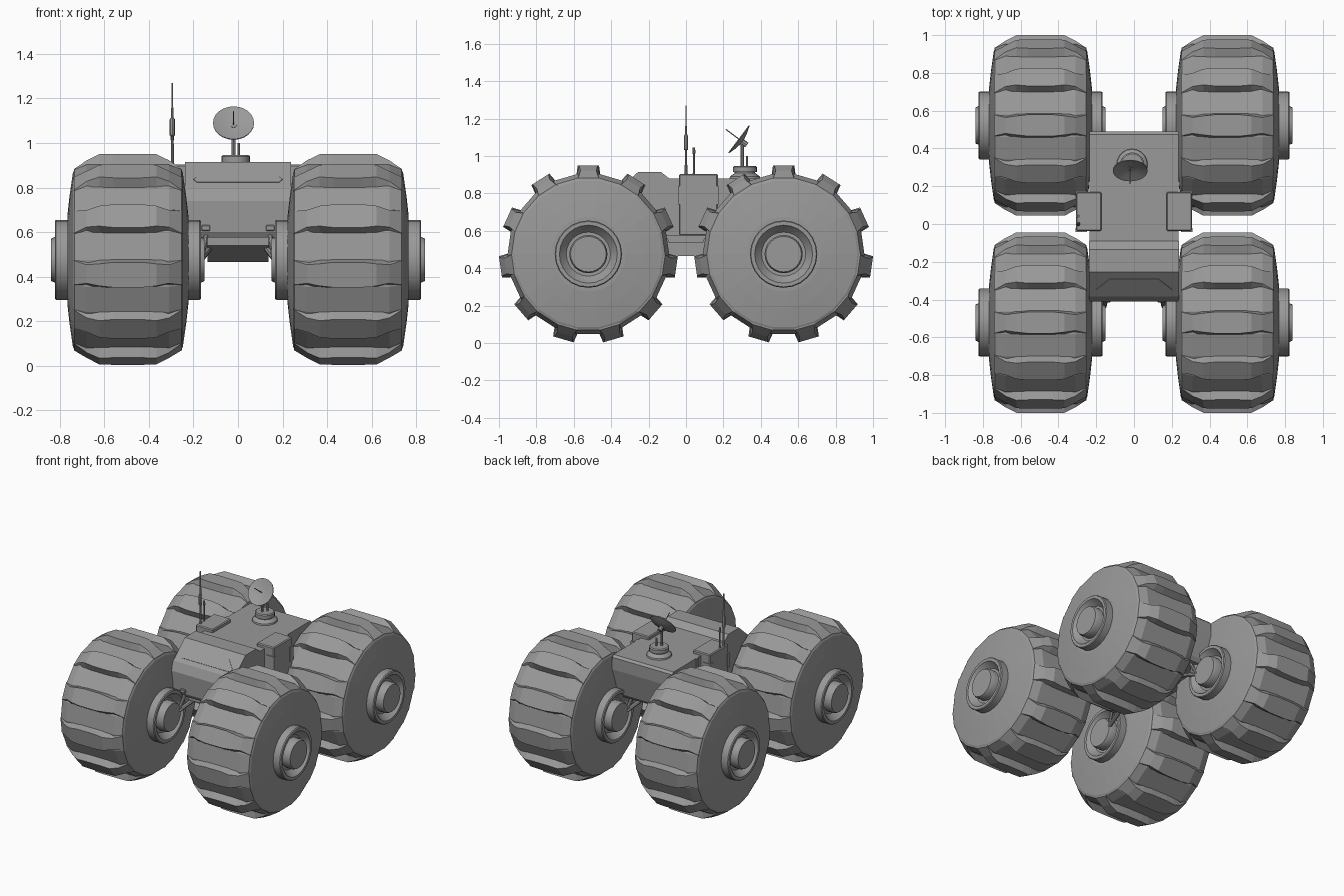
import bpy, bmesh
from math import cos, sin, pi, radians
from mathutils import Vector

if "Cube" in bpy.data.objects:
    bpy.data.objects.remove(bpy.data.objects["Cube"])

GREY = bpy.data.materials.new("dark_grey")
GREY.diffuse_color = (0.32, 0.32, 0.32, 1)
GREY.use_nodes = True
GREY.node_tree.nodes["Principled BSDF"].inputs["Base Color"].default_value = GREY.diffuse_color


def finish(name, bm, smooth=False, bevel=0):
    bmesh.ops.recalc_face_normals(bm, faces=bm.faces)
    me = bpy.data.meshes.new(name)
    bm.to_mesh(me)
    bm.free()
    me.materials.append(GREY)
    ob = bpy.data.objects.new(name, me)
    bpy.context.collection.objects.link(ob)
    if bevel:
        m = ob.modifiers.new("bevel", 'BEVEL')
        m.width, m.segments = bevel, 1
    if smooth:
        bpy.context.view_layer.objects.active = ob
        ob.select_set(True)
        bpy.ops.object.shade_smooth_by_angle(angle=radians(30))
        ob.select_set(False)
    return ob


def loft(bm, rings):
    vs = [[bm.verts.new(p) for p in r] for r in rings]
    n = len(vs[0])
    for a, b in zip(vs, vs[1:]):
        for i in range(n):
            bm.faces.new((a[i], a[(i + 1) % n], b[(i + 1) % n], b[i]))
    bm.faces.new(vs[0])
    bm.faces.new(vs[-1])


def lathe(bm, start, axis, profile, n, turn=0.0):
    """Revolve (distance, radius) pairs around an axis, with closed ends."""
    start, axis = Vector(start), Vector(axis).normalized()
    u = Vector((0, 0, 1)) if abs(axis.z) < 0.9 else Vector((1, 0, 0))
    u = (u - axis * u.dot(axis)).normalized()
    v = axis.cross(u)
    loft(bm, [[start + axis * d + (u * cos(turn + 2 * pi * k / n) + v * sin(turn + 2 * pi * k / n)) * r
               for k in range(n)] for d, r in profile])


def rod(name, a, b, r, n=8):
    bm = bmesh.new()
    d = Vector(b) - Vector(a)
    lathe(bm, a, d, [(0, r), (d.length, r)], n)
    return finish(name, bm, True)


def side_prism(name, profile, hw, bevel=0):
    """Extrude a (y, z) outline from -hw to +hw."""
    bm = bmesh.new()
    loft(bm, [[(x, y, z) for y, z in profile] for x in (-hw, hw)])
    return finish(name, bm, bevel=bevel)


def box(name, x0, x1, y0, y1, z0, z1, bevel=0):
    bm = bmesh.new()
    loft(bm, [[(x0, y0, z), (x1, y0, z), (x1, y1, z), (x0, y1, z)] for z in (z0, z1)])
    return finish(name, bm, bevel=bevel)


def both_ends(profile):
    return [(-d, r) for d, r in profile] + [(d, r) for d, r in reversed(profile)]


# Wheels: 22-sided tyre, 11 lugs fading into the shoulder, stepped hub on both sides
WX, WY, WZ = 0.495, 0.522, 0.475
TYRE = both_ends([(0.272, 0.16), (0.272, 0.2), (0.262, 0.29), (0.252, 0.36), (0.247, 0.395), (0.24, 0.41), (0.185, 0.432)])
HUB = both_ends([(0.345, 0.085), (0.345, 0.095), (0.33, 0.102), (0.285, 0.102), (0.285, 0.118),
                 (0.314, 0.145), (0.328, 0.155), (0.328, 0.175), (0.322, 0.18), (0.25, 0.18)])
LUG = [(-0.243, 0.055, 0.407), (-0.185, 0.042, 0.447), (-0.128, 0.05, 0.475), (-0.065, 0.057, 0.475)]
LUG += [(-x, w, r) for x, w, r in reversed(LUG)]
for sx, side in ((-1, "left"), (1, "right")):
    for sy, end in ((-1, "front"), (1, "rear")):
        c = Vector((sx * WX, sy * WY, WZ))
        bm = bmesh.new()
        lathe(bm, c, (1, 0, 0), TYRE, 22, pi / 22)
        for k in range(11):
            a = 2 * pi * k / 11
            out, along = Vector((0, sin(a), cos(a))), Vector((0, cos(a), -sin(a)))
            loft(bm, [[c + Vector((x, 0, 0)) + along * w + out * r
                       for w, r in ((-0.07, 0.38), (-wt, rt), (wt, rt), (0.07, 0.38))]
                      for x, wt, rt in LUG])
        finish(f"{end}_{side}_tyre", bm)
        bm = bmesh.new()
        lathe(bm, c, (1, 0, 0), HUB, 24)
        finish(f"{end}_{side}_hub", bm, True)
        # Thin suspension arms from hub to chassis
        hub = (sx * 0.16, sy * 0.44, WZ + 0.01)
        rod(f"{end}_{side}_upper_arm", hub, (sx * 0.14, sy * 0.375, 0.61), 0.011)
        rod(f"{end}_{side}_lower_arm", hub, (sx * 0.12, sy * 0.25, 0.54), 0.014)
        box(f"{end}_{side}_bracket", sx * 0.145 - 0.02, sx * 0.145 + 0.02,
            sy * 0.39 - 0.025, sy * 0.39 + 0.025, 0.605, 0.632, 0.004)

# Cab at the front with sloped windshield
side_prism("cab", [(-0.09, 0.58), (-0.09, 0.88), (-0.135, 0.915), (-0.255, 0.915), (-0.3, 0.875),
                   (-0.385, 0.80), (-0.41, 0.74), (-0.405, 0.60), (-0.39, 0.575)], 0.238)
# Windshield panel raised on the slope
bm = bmesh.new()
pane = [(-0.13, -0.29, 0.884), (0.13, -0.29, 0.884), (0.2, -0.345, 0.836), (0.185, -0.36, 0.822),
        (-0.185, -0.36, 0.822), (-0.2, -0.345, 0.836)]
loft(bm, [[Vector(p) + Vector((0, -0.66, 0.75)) * d for p in pane] for d in (-0.02, 0.004)])
finish("windshield", bm)

# Main body and rear deck
side_prism("body", [(-0.13, 0.575), (-0.13, 0.88), (0.475, 0.88), (0.49, 0.865), (0.49, 0.78), (0.45, 0.6),
                    (0.43, 0.575)], 0.235)

# Side pods with clamps and vents
for s, side in ((-1, "left"), (1, "right")):
    def sided(name, x0, x1, *rest):
        box(f"{side}_{name}", *sorted((s * x0, s * x1)), *rest)
    sided("pod", 0.172, 0.307, -0.037, 0.17, 0.575, 0.903, 0.006)
    sided("pod_clamp_front", 0.25, 0.311, -0.043, -0.022, 0.74, 0.84)
    sided("pod_clamp_rear", 0.25, 0.311, 0.14, 0.175, 0.74, 0.84)
    sided("vent", 0.2, 0.243, 0.205, 0.225, 0.79, 0.88)

# Chassis below the body
side_prism("chassis", [(-0.36, 0.58), (-0.36, 0.54), (-0.12, 0.465), (0.12, 0.465), (0.36, 0.54), (0.36, 0.58)], 0.138)
side_prism("skirt", [(-0.11, 0.58), (-0.09, 0.535), (0.09, 0.535), (0.11, 0.58)], 0.2)

# Dish turret
bm = bmesh.new()
lathe(bm, (-0.01, 0.315, 0.87), (0, 0, 1), [(0, 0.085), (0.02, 0.08), (0.038, 0.055), (0.045, 0.055),
                                           (0.045, 0.064), (0.07, 0.064), (0.076, 0.057)], 20)
finish("turret", bm, True)
rod("dish_post", (-0.02, 0.30, 0.94), (-0.02, 0.30, 1.075), 0.009)
rod("dish_actuator", (0.004, 0.326, 0.94), (0.004, 0.326, 1.0), 0.006)

# Dish bowl, feed rod and rear mount
c, n = Vector((-0.02, 0.285, 1.088)), Vector((0, -0.8, 0.6))
bm = bmesh.new()
lathe(bm, c, n, [(-0.02, 0.015), (-0.015, 0.045), (0, 0.092), (0.005, 0.092), (-0.008, 0.045), (-0.012, 0.015)], 24)
finish("dish", bm, True)
rod("dish_feed", c - n * 0.015, c + n * 0.09, 0.003, 6)
rod("dish_mount", c - n * 0.05, c - n * 0.01, 0.015)

# Antennas on the left pod
for name, y, prof in (
        ("tall_antenna", 0.0, [(0, 0.012), (0.02, 0.007), (0.135, 0.006), (0.14, 0.012), (0.21, 0.012),
                               (0.22, 0.006), (0.26, 0.006), (0.265, 0.004), (0.375, 0.004)]),
        ("short_antenna", 0.042, [(0, 0.008), (0.02, 0.005), (0.115, 0.005), (0.12, 0.008), (0.15, 0.007)])):
    bm = bmesh.new()
    lathe(bm, (-0.295, y, 0.895), (0, 0, 1), prof, 8)
    finish(name, bm, True)
